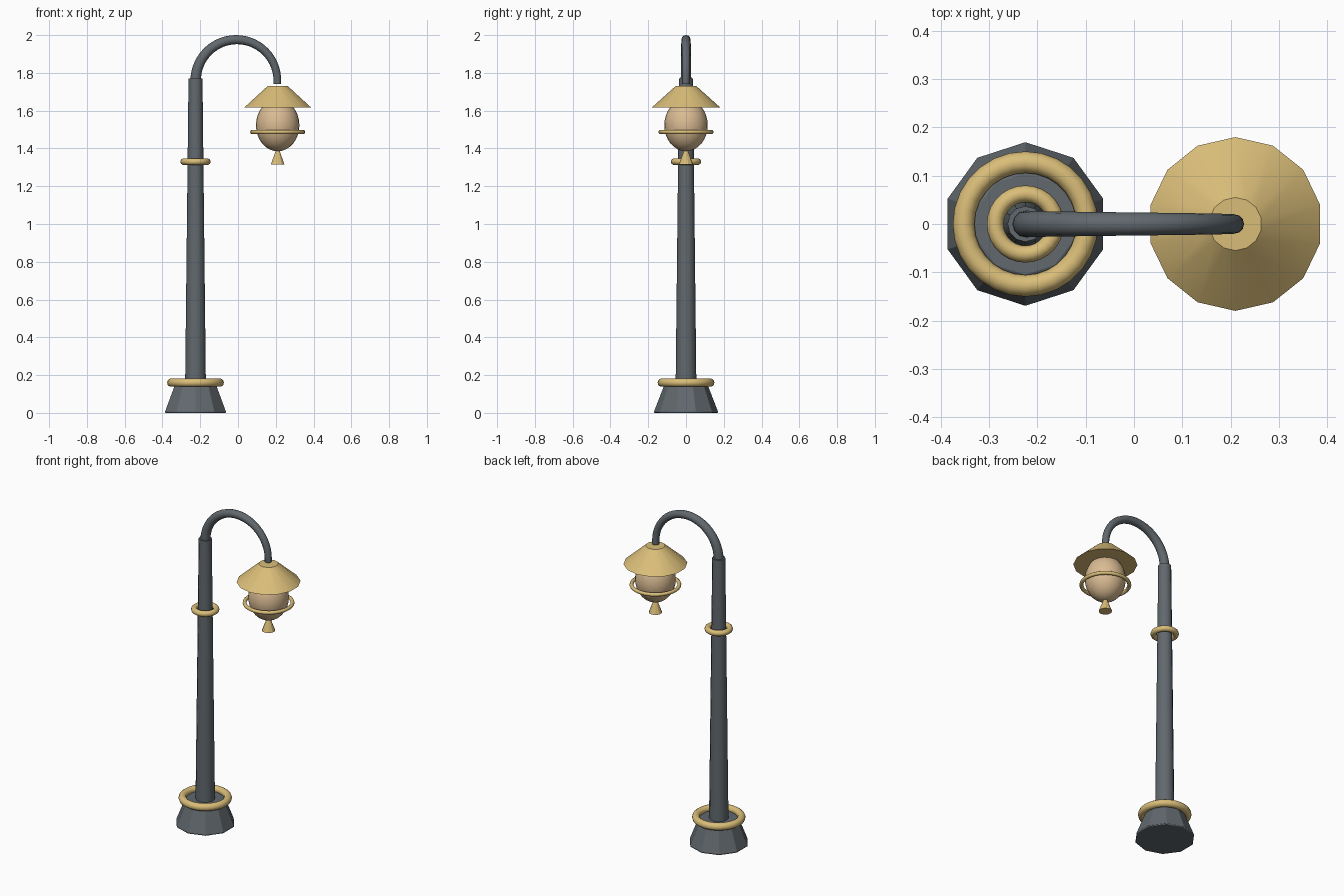
import bpy
import math

cube = bpy.data.objects.get("Cube")
if cube:
    bpy.data.objects.remove(cube, do_unlink=True)

POST_X, LAMP_X = -0.225, 0.21


def material(name, color):
    mat = bpy.data.materials.new(name)
    mat.use_nodes = True
    mat.diffuse_color = (*color, 1)
    bsdf = mat.node_tree.nodes["Principled BSDF"]
    bsdf.inputs["Base Color"].default_value = (*color, 1)
    return mat


iron = material("dark grey iron", (0.12, 0.14, 0.155))
brass = material("brass", (0.70, 0.51, 0.19))
glass = material("warm glass", (0.70, 0.50, 0.29))


def finish(name, mat, angle=30):
    obj = bpy.context.object
    obj.name = name
    obj.data.materials.append(mat)
    bpy.ops.object.shade_smooth_by_angle(angle=math.radians(angle))
    return obj


def frustum(name, mat, sides, x, z0, z1, r0, r1, angle=30):
    bpy.ops.mesh.primitive_cone_add(vertices=sides, radius1=r0, radius2=r1,
                                    depth=z1 - z0, location=(x, 0, (z0 + z1) / 2))
    return finish(name, mat, angle)


def ring(name, x, z, major, minor):
    bpy.ops.mesh.primitive_torus_add(major_segments=28, minor_segments=10,
                                     major_radius=major, minor_radius=minor,
                                     location=(x, 0, z))
    return finish(name, brass, 60)


# Post, foot and decorative rings
foot = frustum("foot", iron, 10, POST_X, 0, 0.155, 0.172, 0.112)
bevel = foot.modifiers.new("soft edges", "BEVEL")
bevel.width = 0.007
bevel.segments = 2
bevel.limit_method = "ANGLE"
bevel.angle_limit = math.radians(50)
frustum("post", iron, 12, POST_X, 0.14, 1.77, 0.055, 0.037, 40)
ring("foot_ring", POST_X, 0.16, 0.128, 0.0225)
ring("post_ring", POST_X, 1.33, 0.0625, 0.0175)

# Arched arm, tapering towards the lamp
curve = bpy.data.curves.new("arm", "CURVE")
curve.dimensions = "3D"
curve.bevel_depth = 0.02
curve.bevel_resolution = 4
curve.use_fill_caps = True
spline = curve.splines.new("POLY")
steps = 28
spline.points.add(steps + 1)
radius = 0.216
for i, point in enumerate(spline.points[:steps + 1]):
    t = i / steps
    a = math.pi * (1 - t)
    point.co = (-0.008 + radius * math.cos(a), 0, 1.76 + radius * math.sin(a), 1)
    point.radius = 1.4 - 0.4 * t
spline.points[-1].co = (-0.008 + radius, 0, 1.742, 1)
arm = bpy.data.objects.new("arm", curve)
bpy.context.collection.objects.link(arm)
bpy.ops.object.select_all(action="DESELECT")
arm.select_set(True)
bpy.context.view_layer.objects.active = arm
bpy.ops.object.convert(target="MESH")
finish("arm", iron, 50)

# Lamp: shade, globe, guard ring and finial
frustum("shade", brass, 14, LAMP_X, 1.618, 1.73, 0.18, 0.055)
bpy.ops.mesh.primitive_uv_sphere_add(segments=24, ring_count=16, radius=0.115,
                                     location=(LAMP_X, 0, 1.523))
bpy.context.object.scale.z = 1.2
finish("globe", glass, 60)
ring("guard_ring", LAMP_X, 1.487, 0.135, 0.011)
frustum("finial", brass, 10, LAMP_X, 1.315, 1.395, 0.038, 0.008)
